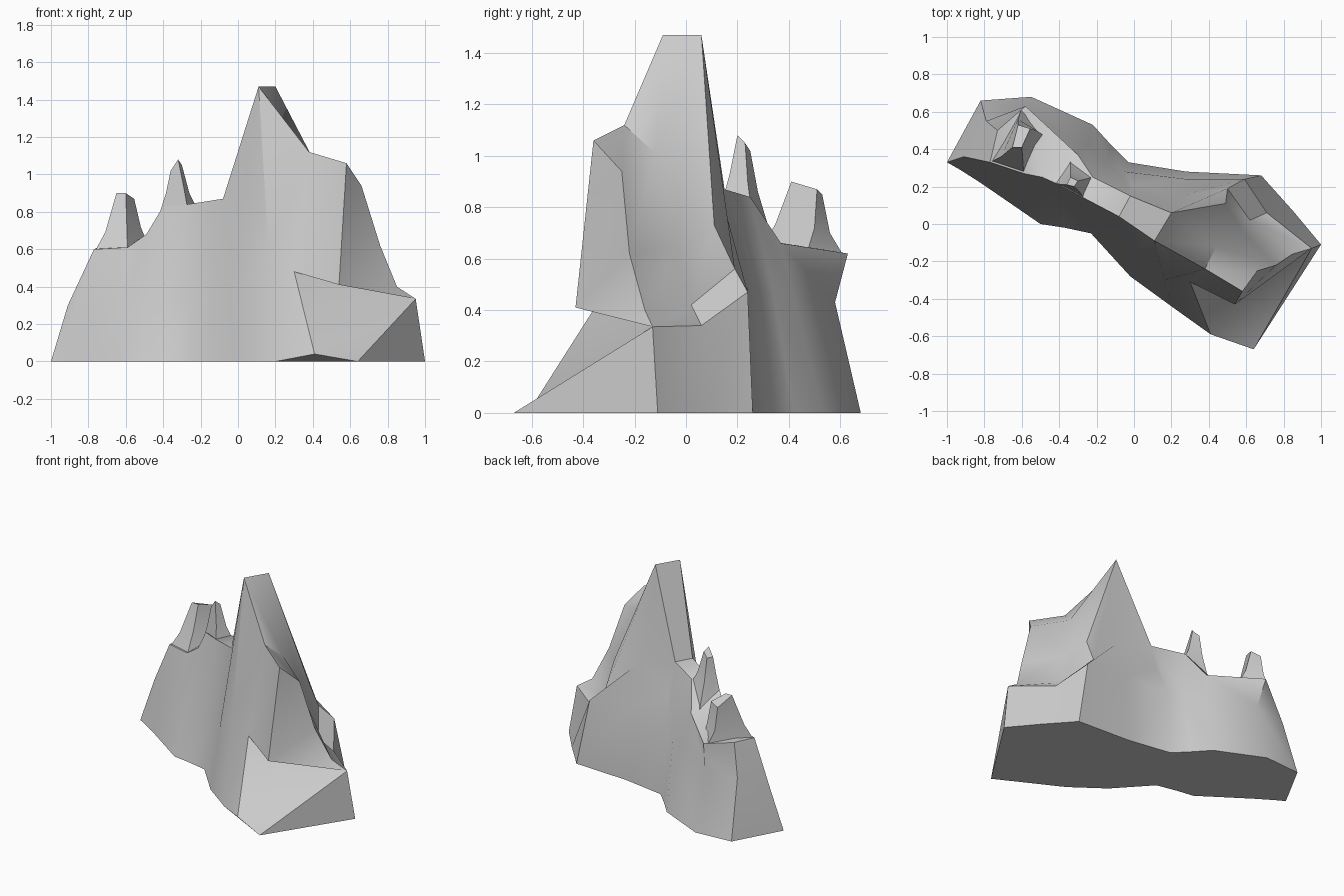
import bpy
import bmesh
from mathutils import Vector

default_cube = bpy.data.objects.get("Cube")
if default_cube:
    bpy.data.objects.remove(default_cube)

# Stone material
stone = bpy.data.materials.new("grey stone")
stone.use_nodes = True
stone_colour = (.6, .6, .6, 1)
stone.diffuse_color = stone_colour
shader = stone.node_tree.nodes["Principled BSDF"]
shader.inputs["Base Color"].default_value = stone_colour
shader.inputs["Roughness"].default_value = .9


def add_strip(bm, rail_a, rail_b):
    """Bridge two polylines with quads."""
    for i in range(len(rail_a) - 1):
        corners = [rail_a[i], rail_a[i + 1], rail_b[i + 1], rail_b[i]]
        add_face(bm, corners)


def add_face(bm, corners):
    """Add one polygon, dropping repeated corners."""
    unique = list(dict.fromkeys(tuple(corner) for corner in corners))
    if len(unique) > 2:
        bm.faces.new([bm.verts.new(corner) for corner in unique])


def finish(bm, name, angle):
    """Weld the strips, orient the faces and make the object."""
    bmesh.ops.remove_doubles(bm, verts=bm.verts, dist=.001)
    bmesh.ops.recalc_face_normals(bm, faces=bm.faces)
    mesh = bpy.data.meshes.new(name)
    bm.to_mesh(mesh)
    bm.free()
    mesh.materials.append(stone)
    rock = bpy.data.objects.new(name, mesh)
    bpy.context.collection.objects.link(rock)
    bpy.ops.object.select_all(action='DESELECT')
    rock.select_set(True)
    bpy.context.view_layer.objects.active = rock
    bpy.ops.object.shade_smooth_by_angle(angle=angle)
    return rock


def ground(outline):
    return [(x, y, 0) for x, y in outline]


def blend(rail_a, rail_b, amount):
    return [tuple(Vector(a).lerp(Vector(b), amount)) for a, b in zip(rail_a, rail_b)]


# Corners shared by several parts of the ridge
left_tip = (-1, .33, 0)
left_shoulder = (-.77, .33, .6)
left_mid = (-.91, .36, .3)
saddle_front, saddle_back = (-.08, .04, .87), (-.02, .15, .87)
peak_front, peak_back = (.11, -.09, 1.47), (.2, .06, 1.47)
crest, crest_end = (.38, -.24, 1.12), (.58, -.36, 1.06)
notch, overhang = (.3, -.31, .48), (.54, -.43, .41)
toe, toe_tip = (.41, -.59, .04), (.64, -.67, 0)
right_corner, right_tip = (.95, -.13, .335), (1, -.11, 0)
ledge_corner, back_corner = (.59, .24, .47), (.68, .26, 0)
ridge_foot, ridge_step = (.49, .11, .73), (.5, .19, .56)

body = bmesh.new()

# Front wall
front_rim = [left_tip, left_mid, left_shoulder, (-.59, .27, .61), (-.49, .25, .68),
             (-.4, .21, .83), (-.27, .14, .84), saddle_front, peak_front, crest]
front_base = ground([(-1, .33), (-.93, .29), (-.82, .22), (-.66, .11), (-.5, 0),
                     (-.37, -.02), (-.23, -.05), (-.02, -.28), (.2, -.44)]) + [toe]
front_mid = blend(front_base, front_rim, .4)
front_mid[-1] = notch
add_strip(body, front_base, front_mid)
add_strip(body, front_mid, front_rim)
add_face(body, [notch, overhang, crest_end, crest])

# Rear wall of the low left half
left_base = ground([(-1, .33), (-.82, .66), (-.55, .68), (-.22, .53), (-.12, .42), (-.03, .33)])
left_middle = [left_mid, (-.79, .55, .4), (-.55, .58, .43), (-.25, .42, .45),
               (-.14, .34, .47), (-.05, .28, .48)]
left_rim = [left_shoulder, (-.73, .5, .62), (-.58, .63, .62), (-.3, .37, .66),
            (-.22, .25, .84), saddle_back]
add_strip(body, left_base, left_middle)
add_strip(body, left_middle, left_rim)

# Hollow and saddle on top
add_strip(body, front_rim[2:8], left_rim)

# Peak and its shoulder
add_face(body, [saddle_front, peak_front, peak_back, saddle_back])
shoulder = [peak_back, (.44, -.12, 1.01), (.66, -.25, .94)]
add_strip(body, [peak_front, crest, crest_end], shoulder)

# Rear of the peak, down over the ledge to the ground
rear_ridge = [saddle_back, peak_back, ridge_foot]
rear_slope = [(-.01, .21, .67), (.25, .15, .8), ridge_step]
rear_ledge = [left_middle[-1], (.28, .24, .49), ledge_corner]
rear_base = [left_base[-1], (.28, .28, 0), back_corner]
add_face(body, [saddle_back, rear_slope[0], rear_ledge[0]])
for upper, lower in ((rear_ridge, rear_slope), (rear_slope, rear_ledge), (rear_ledge, rear_base)):
    add_strip(body, upper, lower)

# Right flank, curving out to the low corner
flank_back = [peak_back, ridge_foot, ridge_step, ledge_corner]
flank_middle = [shoulder[1], (.58, -.04, .65), (.62, .02, .42), (.71, .06, .34)]
flank_front = [shoulder[2], (.76, -.22, .62), (.85, -.16, .4), right_corner]
add_strip(body, flank_back, flank_middle)
add_strip(body, flank_middle, flank_front)
right_base = [back_corner, (.85, .07, 0), right_tip]
add_strip(body, [ledge_corner, flank_middle[-1], right_corner], right_base)

# Steep face under the crest end
face_edge = [crest_end] + flank_front
for a, b in zip(face_edge, face_edge[1:]):
    add_face(body, [overhang, a, b])

# Sloping front toe
for corners in ([notch, overhang, right_corner], [notch, right_corner, toe],
                [toe, right_corner, toe_tip], [toe_tip, right_corner, right_tip]):
    add_face(body, corners)

# Underside
add_face(body, front_base + [toe_tip] + right_base[::-1] + rear_base[::-1] + left_base[::-1])
finish(body, "rock_ridge", .6)


def add_spire(name, rings):
    """Stack four-sided rings into a tapering, closed spire."""
    spire = bmesh.new()
    for lower, upper in zip(rings, rings[1:]):
        add_strip(spire, lower + lower[:1], upper + upper[:1])
    add_face(spire, rings[0])
    add_face(spire, rings[-1])
    finish(spire, name, .6)


# Slim spire beside the saddle
add_spire("slim_spire", [
    [(-.43, .22, .76), (-.27, .14, .82), (-.22, .25, .82), (-.34, .34, .66)],
    [(-.385, .21, .9), (-.29, .17, .93), (-.26, .24, .9), (-.34, .28, .86)],
    [(-.36, .21, 1.02), (-.32, .2, 1.08), (-.3, .23, 1.05), (-.34, .25, 1.02)]])

# Blunt spire at the left end
add_spire("blunt_spire", [
    [(-.77, .33, .58), (-.59, .27, .59), (-.48, .47, .62), (-.6, .62, .6)],
    [(-.71, .36, .69), (-.595, .35, .74), (-.52, .5, .72), (-.62, .56, .7)],
    [(-.65, .41, .9), (-.6, .41, .9), (-.555, .51, .87), (-.62, .53, .85)]])
